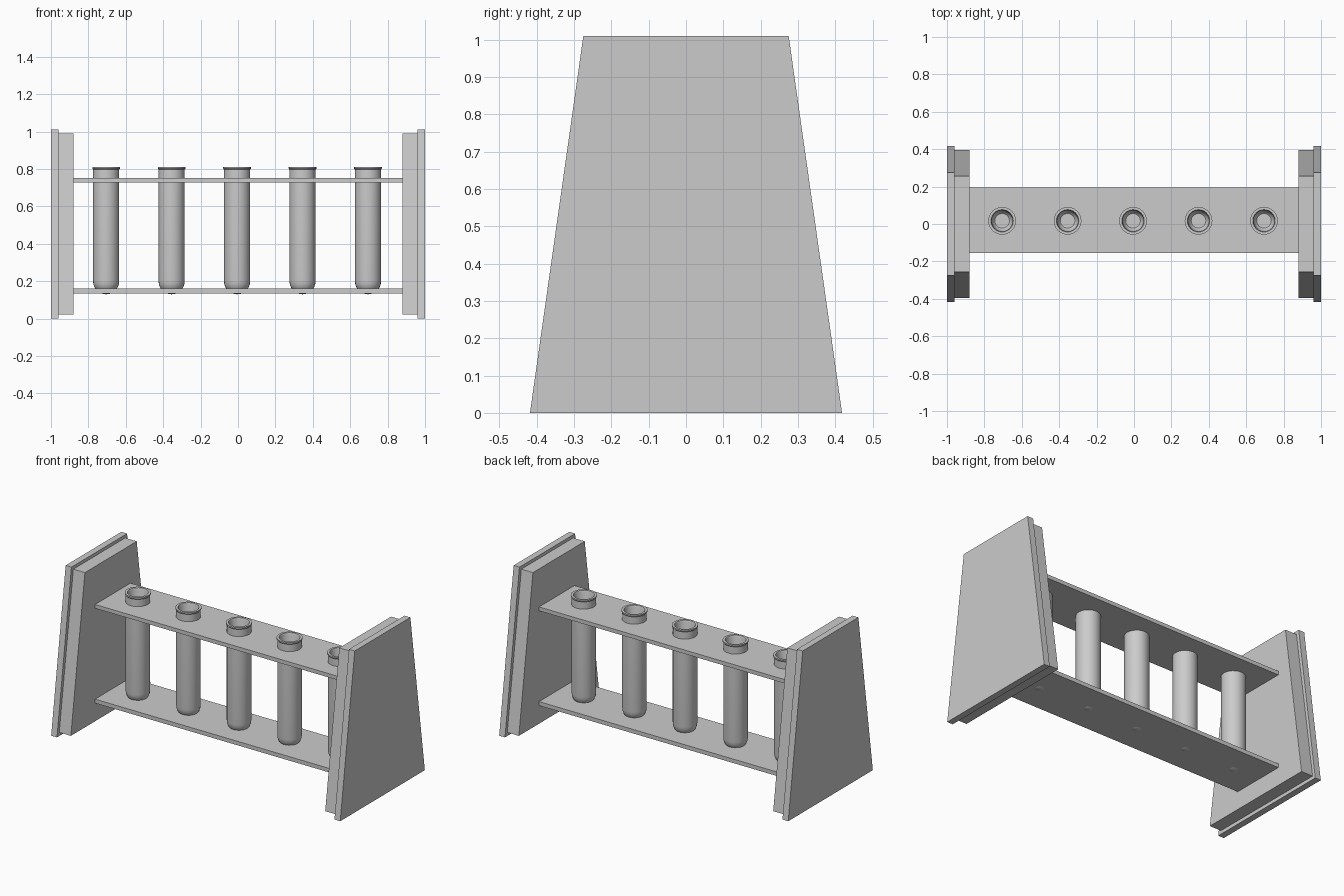
import bpy, bmesh, math

if "Cube" in bpy.data.objects:
    bpy.data.objects.remove(bpy.data.objects["Cube"])

TUBE_X = [-0.705 + 0.35 * i for i in range(5)]
TUBE_Y = 0.017
SEGMENTS = 24


def make_object(name, bm):
    bmesh.ops.recalc_face_normals(bm, faces=bm.faces)
    mesh = bpy.data.meshes.new(name)
    bm.to_mesh(mesh)
    bm.free()
    obj = bpy.data.objects.new(name, mesh)
    bpy.context.collection.objects.link(obj)
    return obj


def activate(obj):
    bpy.ops.object.select_all(action='DESELECT')
    obj.select_set(True)
    bpy.context.view_layer.objects.active = obj


def panel(name, x0, x1, z0, z1, half_bottom, half_top):
    """Slab with a tapered outline in the YZ plane."""
    bm = bmesh.new()
    outline = [(-half_bottom, z0), (half_bottom, z0), (half_top, z1), (-half_top, z1)]
    face = bm.faces.new([bm.verts.new((x0, y, z)) for y, z in outline])
    ext = bmesh.ops.extrude_face_region(bm, geom=[face])
    verts = [v for v in ext['geom'] if isinstance(v, bmesh.types.BMVert)]
    bmesh.ops.translate(bm, vec=(x1 - x0, 0, 0), verts=verts)
    return make_object(name, bm)


def shelf(name, z0, z1):
    bm = bmesh.new()
    bmesh.ops.create_cube(bm, size=1)
    bmesh.ops.scale(bm, vec=(1.78, 0.35, z1 - z0), verts=bm.verts)
    bmesh.ops.translate(bm, vec=(0, 0.02, (z0 + z1) / 2), verts=bm.verts)
    return make_object(name, bm)


def tube(name, x):
    """Hollow round-bottomed tube lathed from a profile."""
    r, ri, zc = 0.07, 0.056, 0.2
    arc = [math.radians(a) for a in range(0, 91, 15)]
    profile = [(r * math.sin(a), zc - r * math.cos(a)) for a in arc]
    profile += [(r, 0.797), (0.074, 0.802), (0.074, 0.81), (0.06, 0.81), (ri, 0.80)]
    profile += [(ri * math.sin(a), zc - ri * math.cos(a)) for a in reversed(arc)]
    bm = bmesh.new()
    verts = [bm.verts.new((px, 0, pz)) for px, pz in profile]
    edges = [bm.edges.new(pair) for pair in zip(verts, verts[1:])]
    bmesh.ops.spin(bm, geom=verts + edges, cent=(0, 0, 0), axis=(0, 0, 1),
                   angle=math.tau, steps=SEGMENTS, use_duplicate=False)
    bmesh.ops.remove_doubles(bm, verts=bm.verts, dist=0.0005)
    bmesh.ops.translate(bm, vec=(x, TUBE_Y, 0), verts=bm.verts)
    obj = make_object(name, bm)
    activate(obj)
    bpy.ops.object.shade_smooth_by_angle(angle=math.radians(35))


# End panels: tall outer board and slightly smaller inner board
for side, s in (("left", -1), ("right", 1)):
    panel(f"{side}_outer_panel", s * 0.96, s * 1.0, 0.0, 1.01, 0.418, 0.275)
    panel(f"{side}_inner_panel", s * 0.88, s * 0.96, 0.022, 0.99, 0.395, 0.256)

# Shelves
shelf("lower_shelf", 0.135, 0.16)
upper = shelf("upper_shelf", 0.728, 0.752)

# Holes through the upper shelf
bm = bmesh.new()
for x in TUBE_X:
    cyl = bmesh.ops.create_cone(bm, cap_ends=True, segments=SEGMENTS,
                                radius1=0.069, radius2=0.069, depth=0.2)
    bmesh.ops.translate(bm, vec=(x, TUBE_Y, 0.74), verts=cyl['verts'])
cutter = make_object("hole_cutter", bm)
cutter.hide_render = True
mod = upper.modifiers.new("holes", 'BOOLEAN')
mod.operation = 'DIFFERENCE'
mod.solver = 'EXACT'
mod.object = cutter
activate(upper)
bpy.ops.object.modifier_apply(modifier=mod.name)
bpy.data.objects.remove(cutter)

# Test tubes
for i, x in enumerate(TUBE_X):
    tube(f"test_tube_{i + 1}", x)
